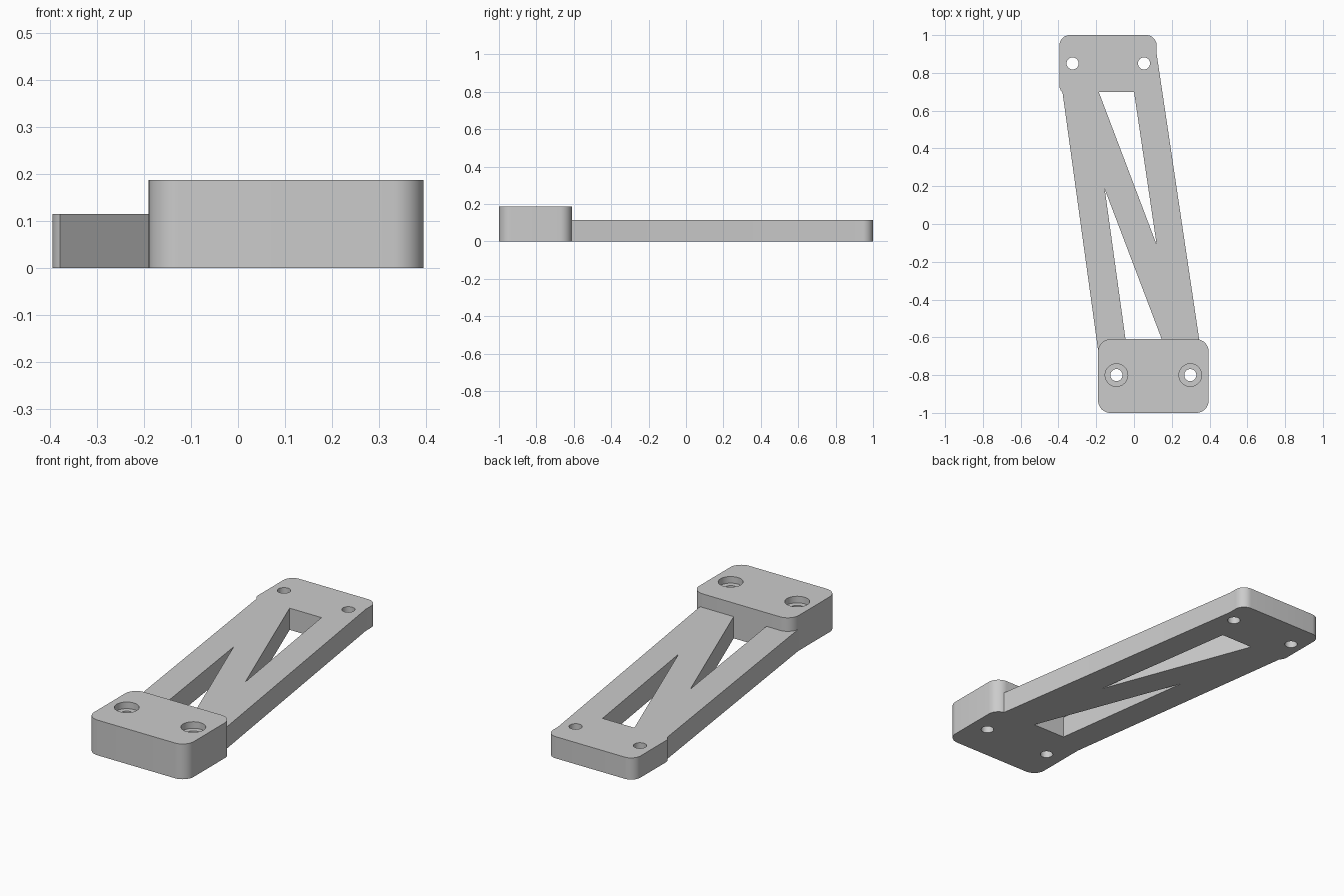
import bpy
import bmesh
from math import cos, sin, pi, radians

cube = bpy.data.objects.get("Cube")
if cube:
    bpy.data.objects.remove(cube, do_unlink=True)

grey = bpy.data.materials.new("plain_grey")
grey.use_nodes = True
colour = (0.6, 0.6, 0.6, 1)
grey.diffuse_color = colour
grey.node_tree.nodes["Principled BSDF"].inputs["Base Color"].default_value = colour


def prism(name, points, z0, z1):
    """Extrude a flat outline from z0 to z1."""
    bm = bmesh.new()
    face = bm.faces.new([bm.verts.new((x, y, z0)) for x, y in points])
    up = bmesh.ops.extrude_face_region(bm, geom=[face])["geom"]
    bmesh.ops.translate(bm, vec=(0, 0, z1 - z0),
                        verts=[v for v in up if isinstance(v, bmesh.types.BMVert)])
    bmesh.ops.recalc_face_normals(bm, faces=bm.faces)
    mesh = bpy.data.meshes.new(name)
    bm.to_mesh(mesh)
    bm.free()
    mesh.materials.append(grey)
    obj = bpy.data.objects.new(name, mesh)
    bpy.context.collection.objects.link(obj)
    return obj


def arc(cx, cy, r, start, sweep, steps):
    return [(cx + r * cos(start + sweep * i / steps),
             cy + r * sin(start + sweep * i / steps)) for i in range(steps + 1)]


def rounded(x0, x1, y0, y1, r):
    corners = [(x1 - r, y1 - r), (x0 + r, y1 - r), (x0 + r, y0 + r), (x1 - r, y0 + r)]
    return [p for i, (cx, cy) in enumerate(corners)
            for p in arc(cx, cy, r, i * pi / 2, pi / 2, 10)]


def combine(target, tool, operation):
    mod = target.modifiers.new(tool.name, "BOOLEAN")
    mod.operation = operation
    mod.solver = "EXACT"
    mod.object = tool
    bpy.context.view_layer.objects.active = target
    bpy.ops.object.modifier_apply(modifier=mod.name)
    bpy.data.objects.remove(tool, do_unlink=True)


THIN, THICK = 0.115, 0.187

# Slanted arm, joined to the head plate and the thick foot block
bracket = prism("bracket", [(-0.19, -0.67), (0.354, -0.67), (0.12, 0.9), (-0.39, 0.78)], 0, THIN)
head = prism("head_plate", rounded(-0.395, 0.12, 0.68, 1, 0.055), 0, THIN)
foot = prism("foot_block", rounded(-0.19, 0.395, -1, -0.61, 0.065), 0, THICK)
combine(bracket, head, "UNION")
combine(bracket, foot, "UNION")

# Triangular windows that leave a diagonal brace
for window in ([(-0.187, 0.7), (0.12, -0.11), (0, 0.7)],
               [(-0.155, 0.185), (-0.045, -0.61), (0.147, -0.61)]):
    combine(bracket, prism("window_cutter", window, -0.1, 0.3), "DIFFERENCE")


def bore(x, y, r, z0):
    circle = arc(x, y, r, 0, 2 * pi, 32)[:-1]
    combine(bracket, prism("bore_cutter", circle, z0, 0.3), "DIFFERENCE")


# Screw holes, counterbored in the foot
for x in (-0.325, 0.053):
    bore(x, 0.85, 0.032, -0.1)
for x in (-0.093, 0.298):
    bore(x, -0.8, 0.06, THICK - 0.035)
    bore(x, -0.8, 0.032, -0.1)

bpy.ops.object.select_all(action="DESELECT")
bracket.select_set(True)
bpy.context.view_layer.objects.active = bracket
bpy.ops.object.shade_smooth_by_angle(angle=radians(30))
